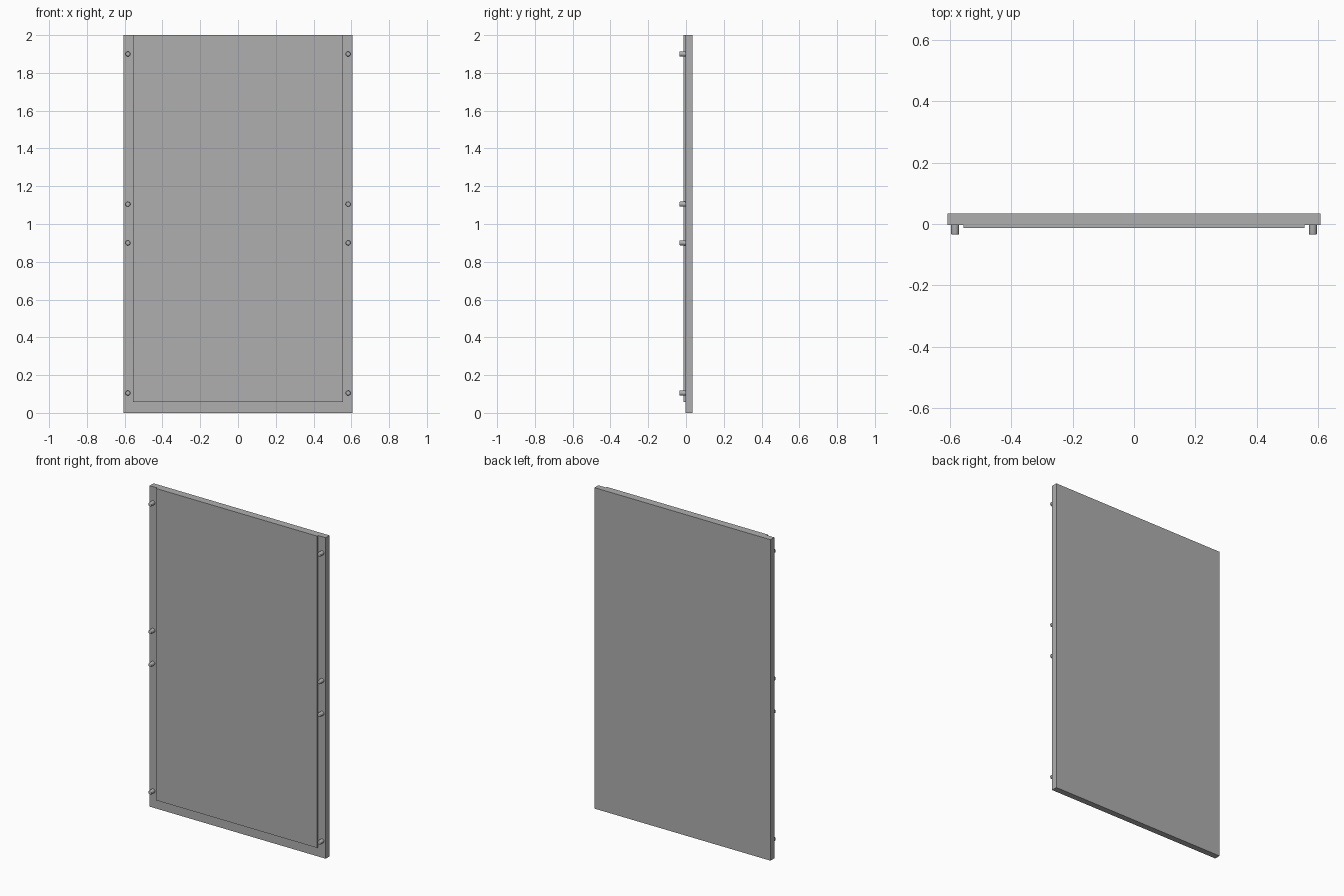
import bpy, bmesh, math
from mathutils import Matrix

cube = bpy.data.objects.get("Cube")
if cube:
    bpy.data.objects.remove(cube, do_unlink=True)

grey = bpy.data.materials.new("plain grey")
grey.use_nodes = True
colour = (0.43, 0.43, 0.43, 1)
grey.diffuse_color = colour
grey.node_tree.nodes["Principled BSDF"].inputs["Base Color"].default_value = colour


def add_object(name, bm):
    mesh = bpy.data.meshes.new(name)
    bm.to_mesh(mesh)
    bm.free()
    mesh.materials.append(grey)
    obj = bpy.data.objects.new(name, mesh)
    bpy.context.collection.objects.link(obj)
    return obj


def box(name, half_width, y0, y1, z0, z1):
    bm = bmesh.new()
    bmesh.ops.create_cube(bm, size=1)
    bmesh.ops.scale(bm, vec=(2 * half_width, y1 - y0, z1 - z0), verts=bm.verts)
    bmesh.ops.translate(bm, vec=(0, (y0 + y1) / 2, (z0 + z1) / 2), verts=bm.verts)
    return add_object(name, bm)


def peg(name, x, z, y0=-0.035, y1=-0.003, radius=0.013):
    bm = bmesh.new()
    bmesh.ops.create_cone(bm, cap_ends=True, segments=24, radius1=radius,
                          radius2=radius, depth=y1 - y0,
                          matrix=Matrix.Rotation(math.pi / 2, 4, 'X'))
    # Round the free front rim
    rim = [e for e in bm.edges if all(v.co.y < 0 for v in e.verts)]
    bmesh.ops.bevel(bm, geom=rim, offset=0.004, segments=3, profile=0.5,
                    affect='EDGES')
    bmesh.ops.translate(bm, vec=(x, (y0 + y1) / 2, z), verts=bm.verts)
    obj = add_object(name, bm)
    bpy.ops.object.select_all(action='DESELECT')
    obj.select_set(True)
    bpy.context.view_layer.objects.active = obj
    bpy.ops.object.shade_smooth_by_angle(angle=math.radians(40))


# Main door slab and the raised front panel, flush at the top
box("back_board", 0.607, -0.003, 0.035, 0, 2)
box("front_panel", 0.555, -0.013, -0.003, 0.057, 2)

# Four pegs along each side margin
for side, x in (("left", 0.583), ("right", -0.583)):
    for i, z in enumerate((0.105, 0.9, 1.105, 1.9), 1):
        peg(f"{side}_peg_{i}", x, z)
